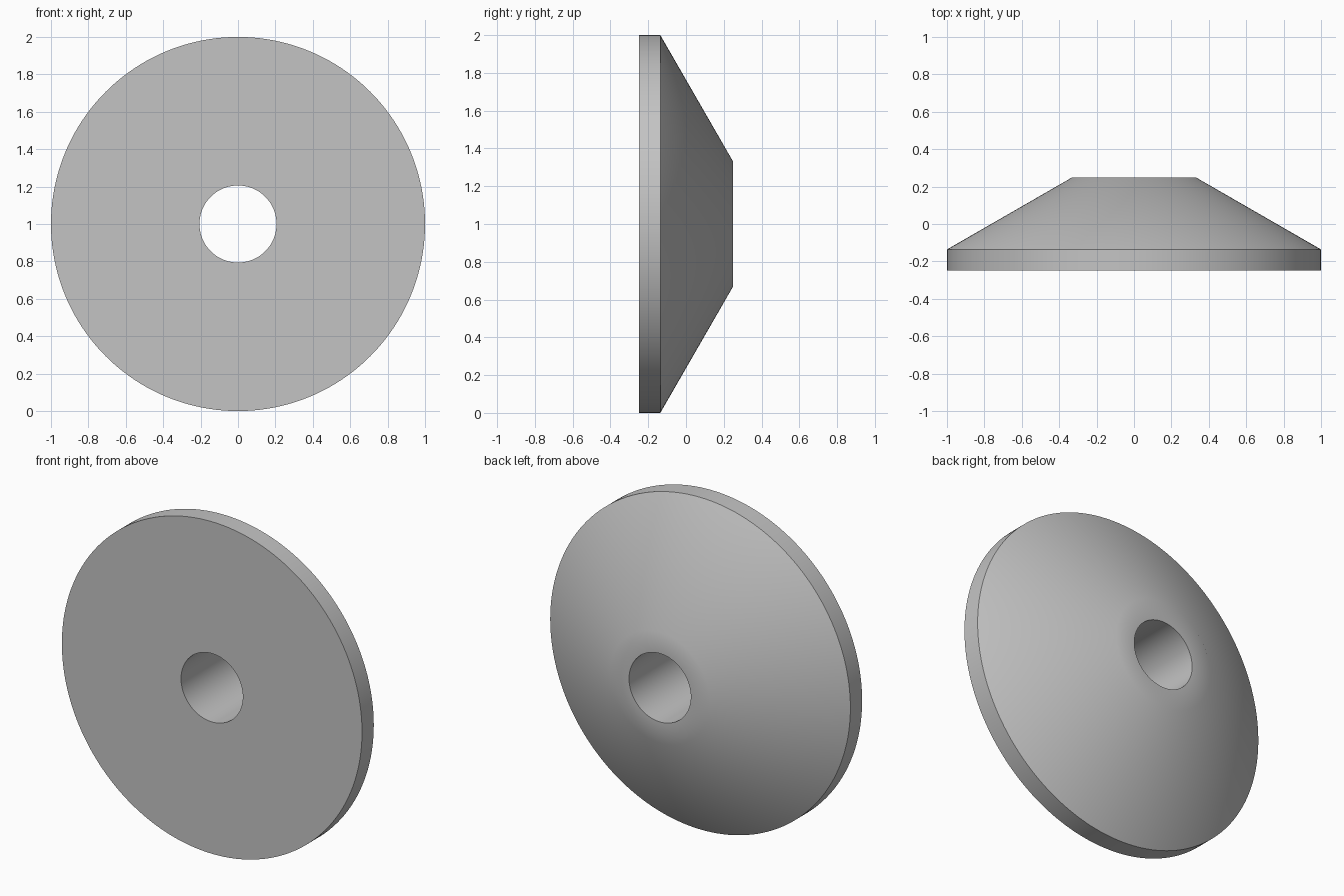
import bpy
import bmesh
from math import radians, tau
from mathutils import Vector

SEGMENTS = 160

# Remove the default cube if present
cube = bpy.data.objects.get("Cube")
if cube:
    bpy.data.objects.remove(cube, do_unlink=True)

# Plain grey finish
grey = bpy.data.materials.new("plain grey")
grey.use_nodes = True
colour = (0.55, 0.55, 0.55, 1.0)
grey.diffuse_color = colour
grey.node_tree.nodes["Principled BSDF"].inputs["Base Color"].default_value = colour

# Half cross-section as (radius, depth): flat front, rim, cone, flat hub, bore
profile = [(0.206, -0.248), (1.0, -0.248), (1.0, -0.136),
           (0.333, 0.248), (0.206, 0.248)]

# Spin the closed section around the y axis
bm = bmesh.new()
verts = [bm.verts.new((r, y, 0)) for r, y in profile]
edges = [bm.edges.new((v, verts[i - 1])) for i, v in enumerate(verts)]
bmesh.ops.spin(bm, geom=verts + edges, cent=(0, 0, 0), axis=(0, 1, 0),
               angle=tau, steps=SEGMENTS, use_merge=True)
bmesh.ops.remove_doubles(bm, verts=bm.verts[:], dist=0.0001)
bmesh.ops.recalc_face_normals(bm, faces=bm.faces[:])
bmesh.ops.translate(bm, verts=bm.verts[:], vec=Vector((0, 0, 1)))

mesh = bpy.data.meshes.new("conical_disc")
bm.to_mesh(mesh)
bm.free()
mesh.materials.append(grey)
disc = bpy.data.objects.new("conical_disc", mesh)
bpy.context.collection.objects.link(disc)

# Soften the cone into the hub, keep the rim and bore edges sharp
bpy.ops.object.select_all(action="DESELECT")
disc.select_set(True)
bpy.context.view_layer.objects.active = disc
bpy.ops.object.shade_smooth_by_angle(angle=radians(40))
